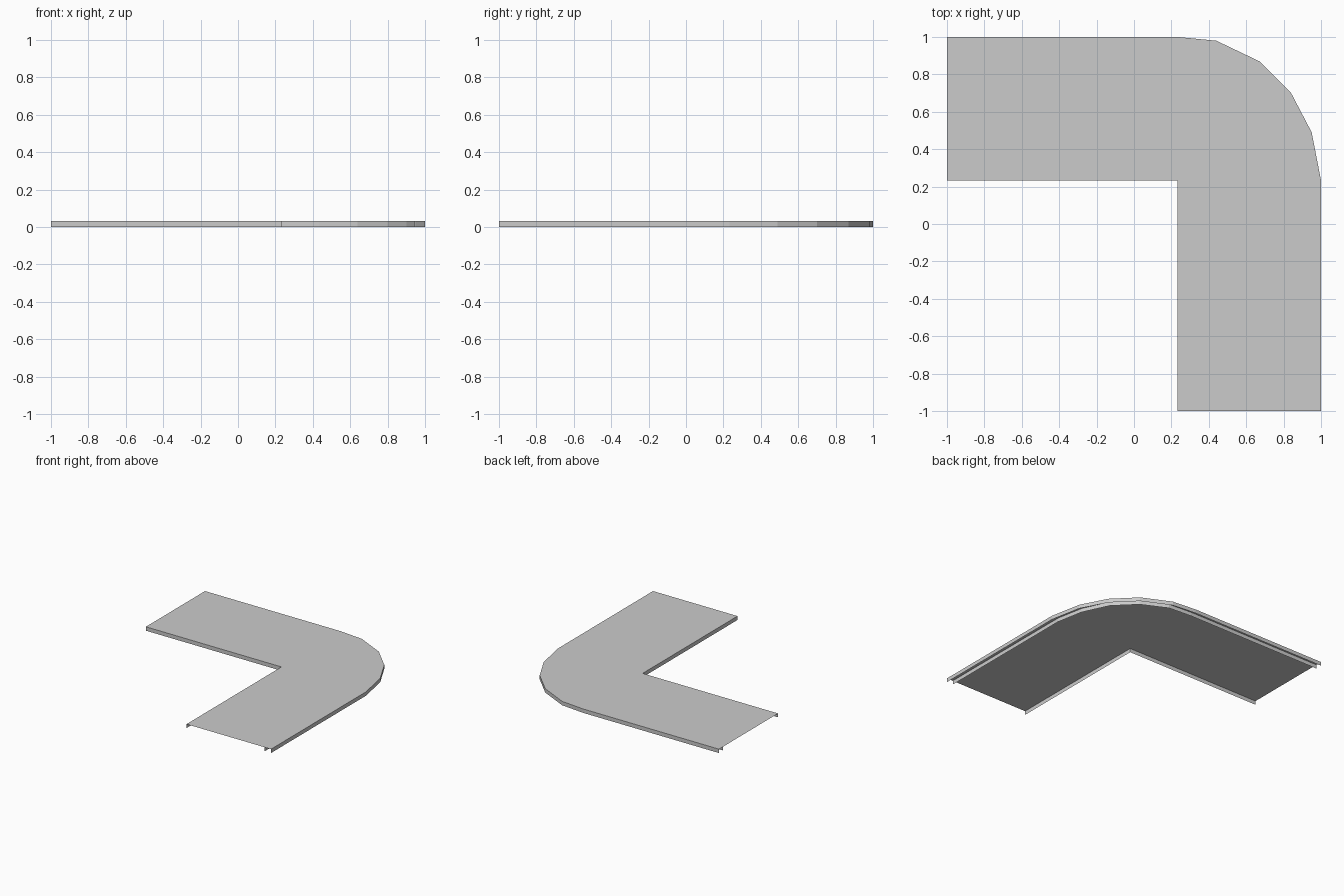
import bpy
import bmesh

cube = bpy.data.objects.get("Cube")
if cube:
    bpy.data.objects.remove(cube, do_unlink=True)

HEIGHT = 0.032
INNER = 0.232

metal = bpy.data.materials.new("light_grey")
metal.use_nodes = True
colour = (0.6, 0.6, 0.6, 1)
metal.diffuse_color = colour
metal.node_tree.nodes["Principled BSDF"].inputs["Base Color"].default_value = colour


def finish(name, bm):
    mesh = bpy.data.meshes.new(name)
    bm.to_mesh(mesh)
    bm.free()
    mesh.materials.append(metal)
    obj = bpy.data.objects.new(name, mesh)
    bpy.context.collection.objects.link(obj)
    return obj


def skirt(name, path):
    """Vertical sheet hanging from the cover along a plan path."""
    bm = bmesh.new()
    low = [bm.verts.new((x, y, 0)) for x, y in path]
    high = [bm.verts.new((x, y, HEIGHT)) for x, y in path]
    for i in range(len(path) - 1):
        bm.faces.new((low[i], low[i + 1], high[i + 1], high[i]))
    return finish(name, bm)


# Plan paths, from the end of the front arm round to the end of the side arm
outer = [(1, -1), (1, INNER), (0.95, 0.49), (0.84, 0.70),
         (0.67, 0.87), (0.44, 0.98), (INNER, 1), (-1, 1)]
inset = [(0.943, -1), (0.943, INNER), (0.90, 0.46), (0.80, 0.67),
         (0.64, 0.83), (0.435, 0.93), (INNER, 0.945), (-1, 0.945)]
corner = (INNER, INNER)
inner = [(INNER, -1)] + [corner] * 6 + [(-1, INNER)]

# Top cover: two straight arms joined by a fan around the inner corner
bm = bmesh.new()
verts = {p: bm.verts.new((*p, HEIGHT)) for p in outer + inner}
for i in range(len(outer) - 1):
    ring = [inner[i], outer[i], outer[i + 1], inner[i + 1]]
    bm.faces.new([verts[p] for p in dict.fromkeys(ring)])
finish("top_cover", bm)

# Hanging edges: outer lip, parallel locating rib and inner lip
skirt("outer_lip", outer)
skirt("locating_rib", inset)
skirt("inner_lip", [(-1, INNER), corner, (INNER, -1)])
